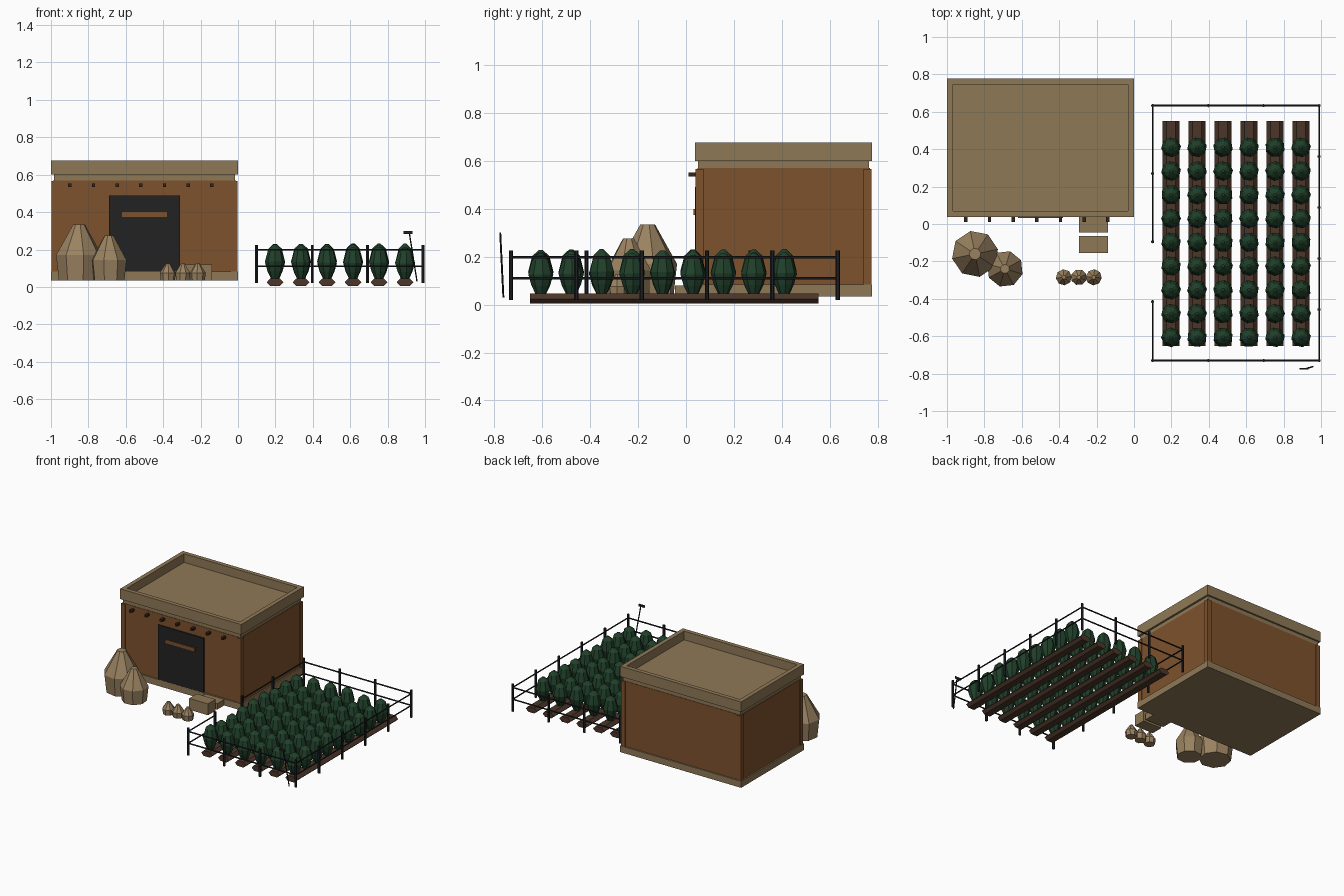
import bpy, bmesh, math, random
from mathutils import Vector

if "Cube" in bpy.data.objects:
    bpy.data.objects.remove(bpy.data.objects["Cube"])

random.seed(4)


def mat(name, hexcol):
    c = [int(hexcol[i:i + 2], 16) / 255 for i in (0, 2, 4)]
    m = bpy.data.materials.new(name)
    m.diffuse_color = [((v + 0.055) / 1.055) ** 2.4 if v > 0.04 else v / 12.92 for v in c] + [1]
    m.use_nodes = True
    m.node_tree.nodes["Principled BSDF"].inputs["Base Color"].default_value = m.diffuse_color
    return m


SAND = mat("sandstone", "8F7957")
CLAY = mat("clay", "7E522D")
DOOR = mat("charcoal", "222222")
IRON = mat("dark_iron", "1E2023")
BEAM = mat("dark_wood", "33251C")
SOIL = mat("soil", "4C3629")
LEAF = mat("leaf_green", "20402A")
SACK = mat("sackcloth", "9A8260")


def finish(name, bm, material):
    bmesh.ops.recalc_face_normals(bm, faces=bm.faces)
    me = bpy.data.meshes.new(name)
    bm.to_mesh(me)
    bm.free()
    me.materials.append(material)
    ob = bpy.data.objects.new(name, me)
    bpy.context.collection.objects.link(ob)
    return ob


def add_box(bm, x0, x1, y0, y1, z0, z1):
    vs = bmesh.ops.create_cube(bm, size=1)["verts"]
    for v in vs:
        v.co = Vector((x1 if v.co.x > 0 else x0, y1 if v.co.y > 0 else y0, z1 if v.co.z > 0 else z0))
    return vs


def box(name, material, *b):
    bm = bmesh.new()
    add_box(bm, *b)
    return finish(name, bm, material)


def add_rod(bm, a, b, r, sides=6):
    a, b = Vector(a), Vector(b)
    vs = bmesh.ops.create_cone(bm, cap_ends=True, segments=sides, radius1=r, radius2=r, depth=(b - a).length)["verts"]
    q = Vector((0, 0, 1)).rotation_difference(b - a)
    for v in vs:
        v.co = q @ v.co + (a + b) / 2


def add_lathe(bm, x, y, profile, sides, turn=0.0):
    """Closed faceted solid from (radius, z) rings."""
    rings = [[bm.verts.new((x + r * math.cos(turn + math.tau * i / sides),
                            y + r * math.sin(turn + math.tau * i / sides), z))
              for i in range(sides)] for r, z in profile]
    for lo, hi in zip(rings, rings[1:]):
        for i in range(sides):
            j = (i + 1) % sides
            bm.faces.new((lo[i], lo[j], hi[j], hi[i]))
    bm.faces.new(rings[0][::-1])
    bm.faces.new(rings[-1])


# House: footing, walls, corner posts, cornice and sunken roof
box("footing", SAND, -1, 0, 0.037, 0.777, 0.035, 0.083)
box("walls", CLAY, -0.99, -0.01, 0.047, 0.767, 0.083, 0.57)
bm = bmesh.new()
for x in (-0.997, -0.038):
    for y in (0.04, 0.74):
        add_box(bm, x, x + 0.035, y, y + 0.034, 0.083, 0.567)
finish("corner_posts", bm, CLAY)
box("cornice", SAND, -0.985, -0.015, 0.05, 0.764, 0.567, 0.605)
bm = bmesh.new()
add_box(bm, -1, 0, 0.037, 0.777, 0.6, 0.677)
bm.faces.ensure_lookup_table()
top = max(bm.faces, key=lambda f: f.calc_center_median().z)
bmesh.ops.inset_region(bm, faces=[top], thickness=0.045)
down = bmesh.ops.extrude_face_region(bm, geom=[top])["geom"]
for v in down:
    if isinstance(v, bmesh.types.BMVert):
        v.co.z = 0.612
bm.faces.remove(top)
finish("roof_parapet", bm, SAND)

# Front details: door, handle bar, beam ends
box("door", DOOR, -0.69, -0.31, 0.038, 0.06, 0.083, 0.49)
box("door_bar", CLAY, -0.62, -0.38, 0.031, 0.045, 0.375, 0.4)
bm = bmesh.new()
for i in range(7):
    x = -0.899 + i * 0.1265
    add_box(bm, x - 0.009, x + 0.009, 0.01, 0.06, 0.535, 0.552)
finish("beam_ends", bm, BEAM)

# Steps
box("upper_step", SAND, -0.295, -0.14, -0.045, 0.04, 0.035, 0.08)
box("lower_step", SAND, -0.295, -0.14, -0.155, -0.065, 0.035, 0.12)

# Sacks
for name, x, y, r, h, t in (("large_sack", -0.85, -0.16, 0.125, 0.3, 0.2),
                            ("medium_sack", -0.69, -0.24, 0.098, 0.24, 0.5),
                            ("small_sack_a", -0.375, -0.285, 0.043, 0.09, 0.1),
                            ("small_sack_b", -0.295, -0.285, 0.043, 0.09, 0.4),
                            ("small_sack_c", -0.215, -0.285, 0.043, 0.09, 0.7)):
    bm = bmesh.new()
    add_lathe(bm, x, y, [(r * 0.88, 0.035), (r, 0.035 + h * 0.45), (r * 0.25, 0.035 + h)], 8, t)
    finish(name, bm, SACK)

# Soil ridges
rows = [0.198 + i * 0.139 for i in range(6)]
bm = bmesh.new()
for x in rows:
    section = [(-0.025, 0.005), (0.025, 0.005), (0.045, 0.024), (0.025, 0.046), (-0.025, 0.046), (-0.045, 0.024)]
    ends = [[bm.verts.new((x + dx, y, z)) for dx, z in section] for y in (-0.652, 0.552)]
    for i in range(6):
        j = (i + 1) % 6
        bm.faces.new((ends[0][i], ends[0][j], ends[1][j], ends[1][i]))
    bm.faces.new(ends[0])
    bm.faces.new(ends[1])
finish("soil_ridges", bm, SOIL)

# Crops
bm = bmesh.new()
for x in rows:
    for k in range(9):
        s = random.uniform(0.9, 1.04)
        add_lathe(bm, x, 0.41 - k * 0.127,
                  [(0.02, 0.04), (0.04, 0.04 + 0.045 * s), (0.053, 0.04 + 0.095 * s),
                   (0.036, 0.04 + 0.16 * s), (0.008, 0.04 + 0.185 * s)], 8, random.random())
finish("crops", bm, LEAF)

# Fence
X0, X1, Y0, Y1 = 0.1, 0.99, -0.73, 0.633
posts = [(x, y) for x in (X0, 0.397, 0.693, X1) for y in (Y0, Y1)]
posts += [(X1, Y0 + i * 0.2726) for i in range(1, 5)] + [(X0, y) for y in (0.27, -0.095, -0.415)]
bm = bmesh.new()
for x, y in posts:
    add_rod(bm, (x, y, 0.02), (x, y, 0.225), 0.009)
finish("fence_posts", bm, IRON)
bm = bmesh.new()
for z in (0.11, 0.198):
    for a, b in (((X0, Y0), (X1, Y0)), ((X0, Y1), (X1, Y1)), ((X1, Y0), (X1, Y1)),
                 ((X0, -0.095), (X0, Y1)), ((X0, Y0), (X0, -0.415))):
        add_rod(bm, (*a, z), (*b, z), 0.005)
finish("fence_rails", bm, IRON)

# Leaning hoe
bm = bmesh.new()
add_rod(bm, (0.957, -0.762, 0.03), (0.915, -0.775, 0.295), 0.004)
add_box(bm, 0.885, 0.932, -0.779, -0.771, 0.284, 0.3)
finish("hoe", bm, IRON)
